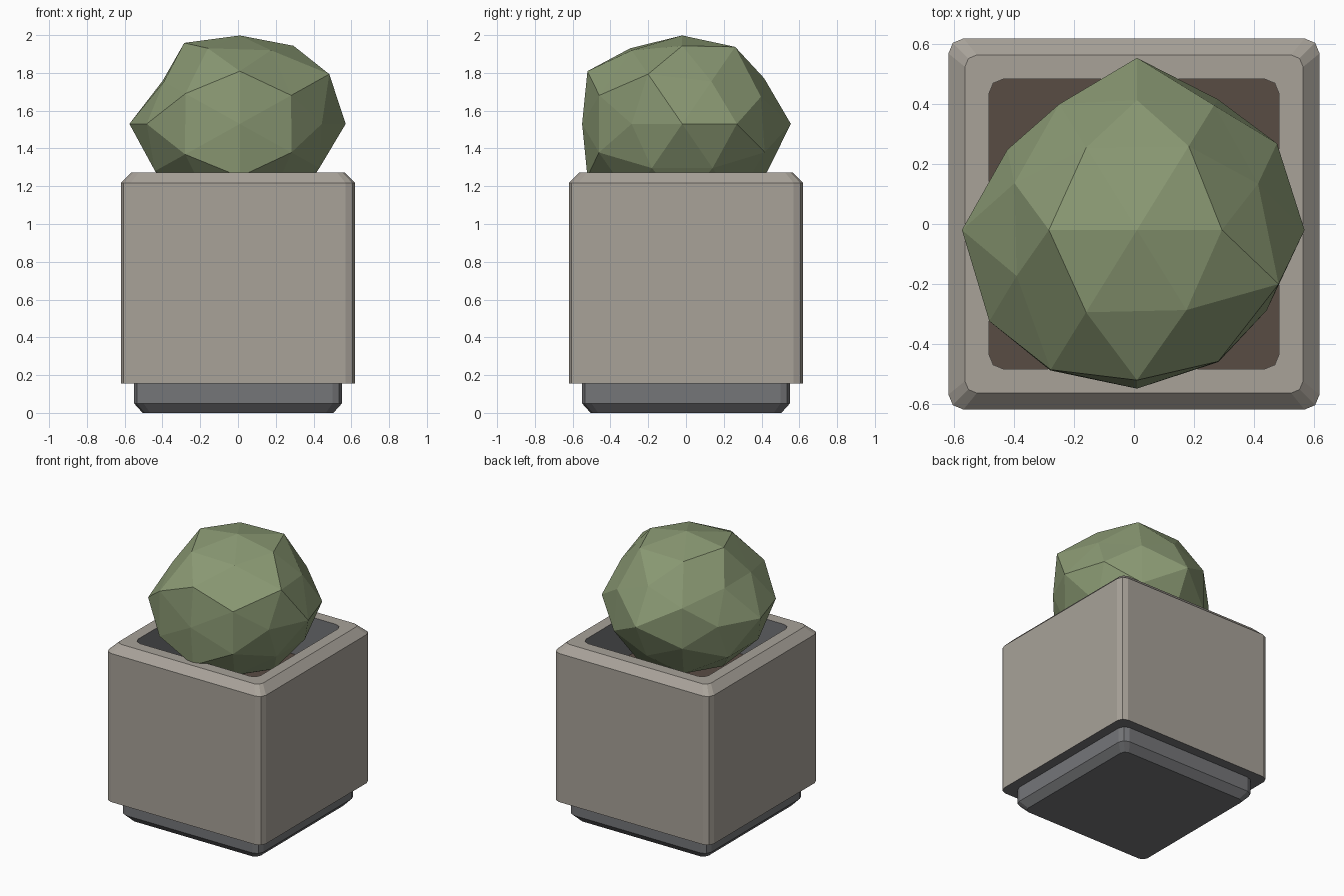
import bpy
import bmesh
from itertools import product
from math import cos, sin, pi
from mathutils import Vector

if "Cube" in bpy.data.objects:
    bpy.data.objects.remove(bpy.data.objects["Cube"], do_unlink=True)


def linear(hex_code):
    """Convert an sRGB hex string to a linear RGBA colour."""
    channels = [int(hex_code[i:i + 2], 16) / 255 for i in (0, 2, 4)]
    return [((c + 0.055) / 1.055) ** 2.4 for c in channels] + [1.0]


def make_material(name, hex_code):
    mat = bpy.data.materials.new(name)
    mat.use_nodes = True
    colour = linear(hex_code)
    mat.diffuse_color = colour
    bsdf = mat.node_tree.nodes["Principled BSDF"]
    bsdf.inputs["Base Color"].default_value = colour
    bsdf.inputs["Roughness"].default_value = 0.9
    return mat


stone = make_material("warm_stone", "a8a299")
metal = make_material("dark_grey", "757679")
earth = make_material("brown_earth", "584c44")
leaf = make_material("leaf_green", "8b9a74")


def finish(name, bm, materials):
    mesh = bpy.data.meshes.new(name)
    bm.to_mesh(mesh)
    bm.free()
    for mat in materials:
        mesh.materials.append(mat)
    obj = bpy.data.objects.new(name, mesh)
    bpy.context.collection.objects.link(obj)
    return obj


def rounded_ring(bm, half, radius, z, segments=2):
    """Square outline with rounded corners, counter-clockwise."""
    ring = []
    inner = half - radius
    for corner, (sx, sy) in enumerate([(1, 1), (-1, 1), (-1, -1), (1, -1)]):
        for step in range(segments + 1):
            a = (corner + step / segments) * pi / 2
            ring.append(bm.verts.new((sx * inner + radius * cos(a),
                                      sy * inner + radius * sin(a), z)))
    return ring


def square_loft(name, levels, materials, cap_start=False, cap_end=False):
    """Skin rounded squares; each level is half size, radius, z, band material."""
    bm = bmesh.new()
    rings = [rounded_ring(bm, *level[:3]) for level in levels]
    for low, high, level in zip(rings, rings[1:], levels[1:]):
        for i in range(len(low)):
            j = (i + 1) % len(low)
            face = bm.faces.new((low[i], low[j], high[j], high[i]))
            face.material_index = level[3]
    if cap_start:
        bm.faces.new(rings[0][::-1])
    if cap_end:
        bm.faces.new(rings[-1])
    return finish(name, bm, materials)


# Recessed foot with a chamfered lower edge
square_loft("planter_foot",
            [(0.505, 0.04, 0, 0), (0.55, 0.05, 0.05, 0), (0.55, 0.05, 0.16, 0)],
            [metal], cap_start=True, cap_end=True)

# Stone shell, chamfered rim and grey inner lining
SOIL_Z = 0.97
square_loft("planter_body",
            [(0.5, 0.05, 0.155, 1), (0.62, 0.05, 0.155, 1),
             (0.62, 0.05, 1.217, 0), (0.565, 0.04, 1.272, 0),
             (0.485, 0.05, 1.272, 0), (0.485, 0.05, SOIL_Z - 0.03, 1)],
            [stone, metal])

# Soil bed
square_loft("soil",
            [(0.485, 0.05, SOIL_Z - 0.03, 0), (0.485, 0.05, SOIL_Z, 0)],
            [earth], cap_start=True, cap_end=True)

# Faceted shrub: geodesic directions with an uneven radius, in hundredths
SHRUB = [
    ((1, 0, 0), (58.5, 56)),
    ((0, 1, 0), (53, 57.5)),
    ((0, 0, 1), (60, 52)),
    ((0.526, 0, 0.851), (55, 56, 55, 54)),
    ((0, 0.851, 0.526), (59, 59, 53, 51)),
    ((0.851, 0.526, 0), (58, 51, 51, 55)),
    ((0.309, 0.5, 0.809), (55, 55, 55, 55, 54, 53.5, 56, 56)),
    ((0.809, 0.309, 0.5), (55.5, 49.7, 55.5, 50.6, 52, 58.5, 52, 50)),
    ((0.5, 0.809, 0.309), (58, 57.7, 52, 52, 54.5, 54.3, 54, 51.5)),
]
bm = bmesh.new()
radius_of = {}
for base, radii in SHRUB:
    signs = product(*[(-1, 1) if c else (1,) for c in base])
    for sign, r in zip(signs, radii):
        direction = Vector([c * s for c, s in zip(base, sign)]).normalized()
        radius_of[bm.verts.new(direction)] = r / 100
bmesh.ops.convex_hull(bm, input=list(bm.verts))
bmesh.ops.recalc_face_normals(bm, faces=list(bm.faces))
for vert, r in radius_of.items():
    vert.co = vert.co * r
    vert.co.z *= 0.9
shrub = finish("shrub", bm, [leaf])
shrub.location = (0.01, -0.02, 1.53)
